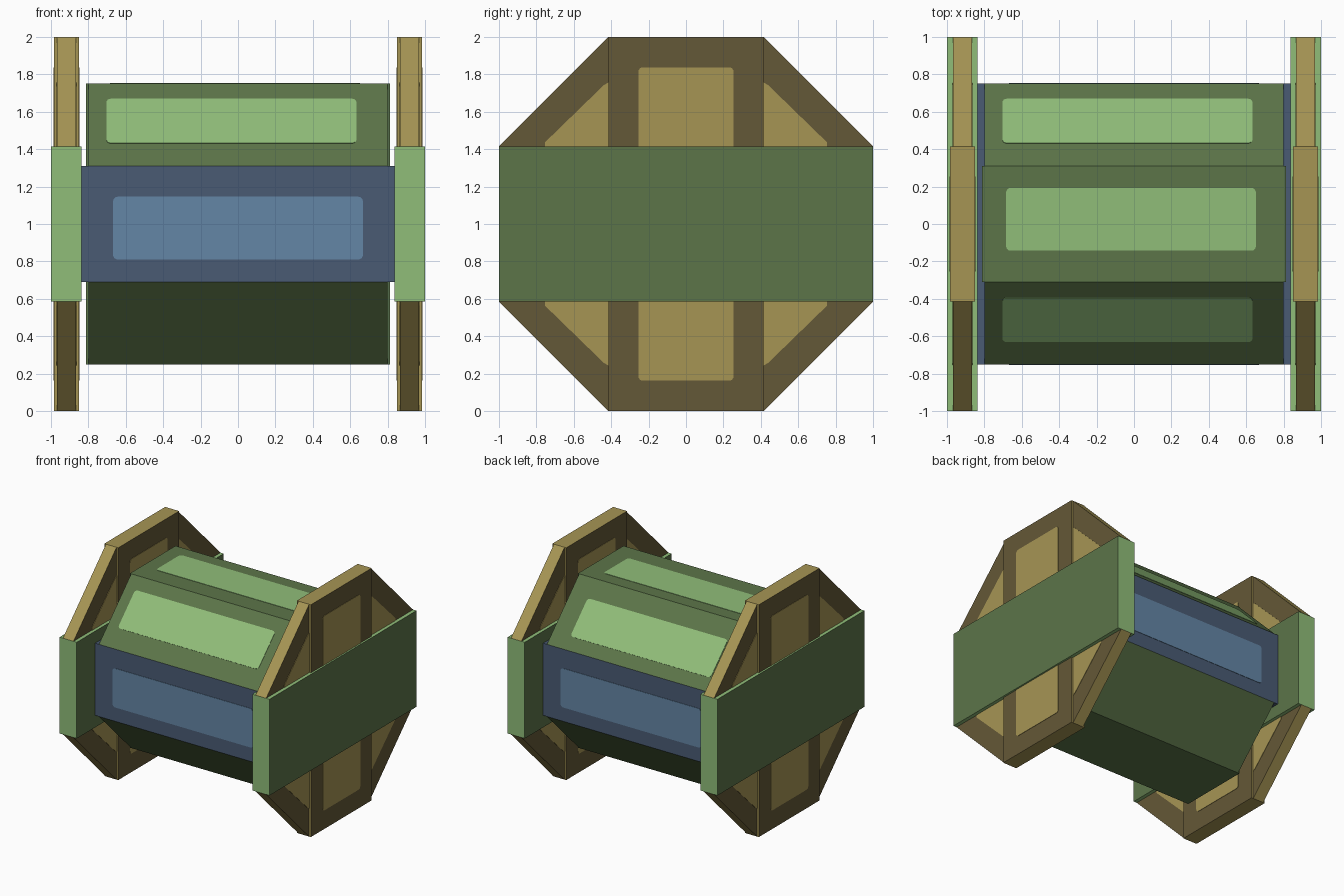
import bpy, bmesh, math
from mathutils import Vector

cube = bpy.data.objects.get("Cube")
if cube:
    bpy.data.objects.remove(cube, do_unlink=True)


def material(name, rgb):
    """Flat material from sRGB 0-255 values."""
    lin = [((c / 255 + 0.055) / 1.055) ** 2.4 for c in rgb] + [1.0]
    m = bpy.data.materials.new(name)
    m.use_nodes = True
    m.diffuse_color = lin
    bsdf = m.node_tree.nodes["Principled BSDF"]
    bsdf.inputs["Base Color"].default_value = lin
    bsdf.inputs["Roughness"].default_value = 0.8
    return m


green = material("green", (92, 117, 73))
light_green = material("light green", (144, 189, 121))
blue = material("slate blue", (74, 91, 116))
light_blue = material("light blue", (100, 134, 166))
brown = material("brown", (100, 88, 55))
tan = material("tan", (166, 149, 84))

CENTRE = Vector((0, 0, 1))


def prism(name, outline, depth, axes, origin, mats):
    """Extrude a 2D outline along the third axis; caps use mats[0], sides mats[-1]."""
    u, v, n = (Vector(a) for a in axes)
    bm = bmesh.new()
    base = [bm.verts.new(origin + u * a + v * b) for a, b in outline]
    top = [bm.verts.new(p.co + n * depth) for p in base]
    bm.faces.new(base)
    bm.faces.new(top)
    for i in range(len(base)):
        j = (i + 1) % len(base)
        side = bm.faces.new((base[i], base[j], top[j], top[i]))
        side.material_index = len(mats) - 1
    bmesh.ops.recalc_face_normals(bm, faces=bm.faces)
    mesh = bpy.data.meshes.new(name)
    bm.to_mesh(mesh)
    bm.free()
    for m in mats:
        mesh.materials.append(m)
    ob = bpy.data.objects.new(name, mesh)
    bpy.context.collection.objects.link(ob)
    return ob


def board(name, outline, x0, x1, *mats):
    """Prism along x with its outline in the yz plane, around the drum axis."""
    axes = ((0, 1, 0), (0, 0, 1), (1, 0, 0))
    return prism(name, outline, x1 - x0, axes, CENTRE + Vector((x0, 0, 0)), mats)


def rect(w, h):
    return [(-w, -h), (w, -h), (w, h), (-w, h)]


def rounded_rect(w, h, r=0.025, steps=4):
    pts = []
    for k, (sx, sy) in enumerate(((1, 1), (-1, 1), (-1, -1), (1, -1))):
        for s in range(steps + 1):
            a = math.pi / 2 * (k + s / steps)
            pts.append((sx * (w - r) + r * math.cos(a), sy * (h - r) + r * math.sin(a)))
    return pts


T = math.tan(math.pi / 8)  # half side of an octagon with apothem 1
R = 0.75                   # barrel apothem
QUADRANTS = [("front_top", -1, 1), ("back_top", 1, 1),
             ("front_bottom", -1, -1), ("back_bottom", 1, -1)]

# Barrel: two crossed slabs and four corner wedges form an octagon
board("barrel_upright_slab", rect(R * T, R), -0.813, 0.813, green)
board("barrel_level_slab", rect(R, R * T), -0.836, 0.836, blue)
for label, sy, sz in QUADRANTS:
    wedge = [(sy * R * a, sz * R * b) for a, b in ((T, T), (1, T), (T, 1))]
    board("barrel_wedge_" + label, wedge, -0.8, 0.8, green)

# Painted panels on the barrel: angle from the top, x shift, shift around the barrel
for label, angle, dx, dv, mat in (
        ("front", -90, 0.0, -0.022, light_blue),
        ("front_top", -45, -0.035, 0.027, light_green),
        ("top", 0, -0.016, 0.025, light_green),
        ("back_top", 45, -0.035, 0.027, light_green),
        ("back", 90, 0.0, 0.022, light_blue)):
    a = math.radians(angle)
    n = Vector((0, math.sin(a), math.cos(a)))
    v = Vector((0, math.cos(a), -math.sin(a)))
    start = CENTRE + n * (R - 0.002) + v * dv + Vector((dx, 0, 0))
    prism("barrel_panel_" + label, rounded_rect(0.668, 0.168), 0.005,
          ((1, 0, 0), v, n), start, [mat])

# End flanges
corner = [(T, T), (1, T), (T, 1)]
corner_panel = [(T, T), (0.755, T), (0.755, 0.435), (0.73, 0.46), (0.44, 0.742), (T, 0.757)]
for side, s in (("left", 1), ("right", -1)):
    def flange_board(name, outline, x0, x1, *mats):
        lo, hi = sorted((s * x0, s * x1))
        board(side + "_" + name, outline, lo, hi, *mats)

    # Upright plank with a panel on both faces
    flange_board("flange_plank", rect(T, 1), 0.851, 0.984, brown, tan)
    flange_board("plank_panel_outer", rounded_rect(0.255, 0.838), 0.982, 0.987, tan)
    flange_board("plank_panel_inner", rounded_rect(0.255, 0.838), 0.848, 0.853, tan)

    # Thinner corner boards complete the octagon
    for label, sy, sz in QUADRANTS:
        tri = [(sy * a, sz * b) for a, b in corner]
        pan = [(sy * a, sz * b) for a, b in corner_panel]
        flange_board("flange_corner_" + label, tri, 0.867, 0.968, brown, tan)
        flange_board("corner_panel_outer_" + label, pan, 0.966, 0.971, tan)
        flange_board("corner_panel_inner_" + label, pan, 0.864, 0.869, tan)

    # Level crossbar over the flange
    flange_board("crossbar", rect(1, T), 0.836, 1.0, green, light_green)
